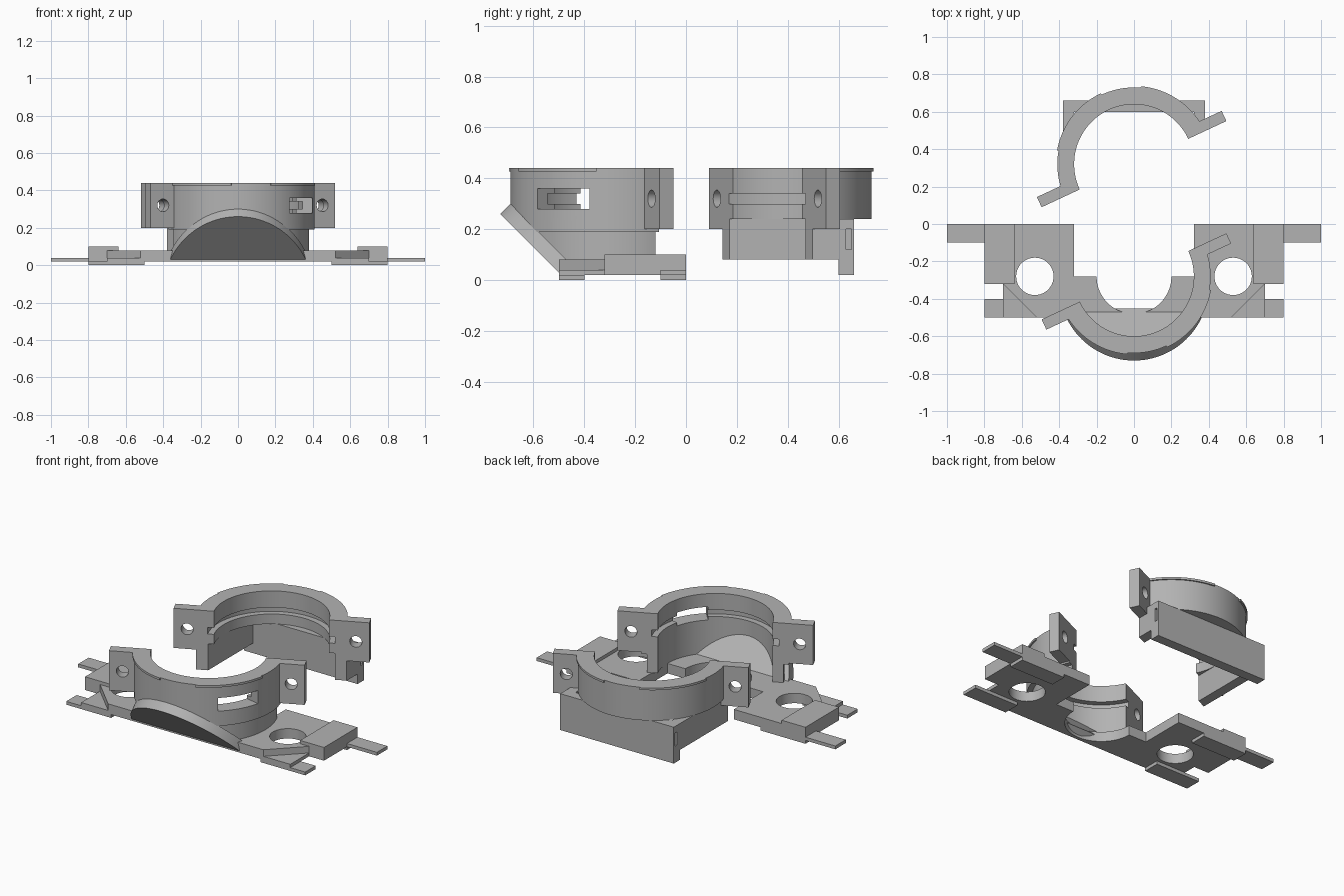
import bpy, bmesh
from math import sin, cos, radians
from mathutils import Vector

if "Cube" in bpy.data.objects:
    bpy.data.objects.remove(bpy.data.objects["Cube"])

grey = bpy.data.materials.new("grey_plastic")
grey.use_nodes = True
grey.diffuse_color = (0.45, 0.45, 0.45, 1)
grey.node_tree.nodes["Principled BSDF"].inputs["Base Color"].default_value = (0.45, 0.45, 0.45, 1)


def finish(name, bm):
    bmesh.ops.recalc_face_normals(bm, faces=bm.faces)
    mesh = bpy.data.meshes.new(name)
    bm.to_mesh(mesh)
    bm.free()
    mesh.materials.append(grey)
    obj = bpy.data.objects.new(name, mesh)
    bpy.context.collection.objects.link(obj)
    return obj


def prism(name, points, vec):
    """Extrude a planar outline along a vector."""
    bm = bmesh.new()
    face = bm.faces.new([bm.verts.new(p) for p in points])
    new = bmesh.ops.extrude_face_region(bm, geom=[face], use_keep_orig=True)["geom"]
    bmesh.ops.translate(bm, vec=vec, verts=[v for v in new if isinstance(v, bmesh.types.BMVert)])
    return finish(name, bm)


def slab(name, outline, z0, z1):
    return prism(name, [(x, y, z0) for x, y in outline], (0, 0, z1 - z0))


def box(name, x0, x1, y0, y1, z0, z1):
    return slab(name, [(x0, y0), (x1, y0), (x1, y1), (x0, y1)], z0, z1)


def arc(cx, cy, r, a0, a1, n):
    angles = [radians(a0 + (a1 - a0) * i / n) for i in range(n + 1)]
    return [(cx + r * cos(a), cy + r * sin(a)) for a in angles]


def sector(name, profile, cy, a0, a1, n):
    """Revolve an (r, z) profile through part of a turn about (0, cy)."""
    bm = bmesh.new()
    loops = []
    for i in range(n + 1):
        a = radians(a0 + (a1 - a0) * i / n)
        loops.append([bm.verts.new((r * cos(a), cy + r * sin(a), z)) for r, z in profile])
    m = len(profile)
    for p, q in zip(loops, loops[1:]):
        for j in range(m):
            k = (j + 1) % m
            bm.faces.new((p[j], p[k], q[k], q[j]))
    bm.faces.new(loops[0])
    bm.faces.new(loops[-1])
    return finish(name, bm)


def rect(r0, r1, z0, z1):
    return [(r0, z0), (r1, z0), (r1, z1), (r0, z1)]


def cut(obj, *cutters):
    for c in cutters:
        mod = obj.modifiers.new("cut", "BOOLEAN")
        mod.object, mod.solver = c, "EXACT"
    bpy.context.view_layer.update()
    result = obj.evaluated_get(bpy.context.evaluated_depsgraph_get())
    mesh = bpy.data.meshes.new_from_object(result)
    obj.modifiers.clear()
    obj.data = mesh
    for c in cutters:
        bpy.data.objects.remove(c)


FRONT_Y, REAR_Y, TILT = -0.28, 0.32, 25
INNER, OUTER, TOP = 0.32, 0.41, 0.44
upper = [(OUTER, TOP), (INNER, TOP), (INNER, 0.34), (0.355, 0.34), (0.355, 0.30), (INNER, 0.30)]


def clamp_half(name, cy, turn, lower):
    """Half ring with inner groove, rim lips and two drilled ears."""
    ring = sector(name + "_ring", lower + upper, cy, turn - 180, turn, 60)
    for i, (a0, a1) in enumerate([(-147, -95), (-65, -10)]):
        off = turn - TILT
        sector(f"{name}_lip_{i}", rect(0.40, 0.418, 0.427, TOP), cy, a0 + off, a1 + off, 20)
    t = radians(turn)
    along, inward = Vector((cos(t), sin(t), 0)), Vector((sin(t), -cos(t), 0))
    up, centre = Vector((0, 0, 1)), Vector((0, cy, 0))
    for side, s in (("a", 1), ("b", -1)):
        corners = [(0.36, 0.20), (0.545, 0.20), (0.545, TOP), (0.36, TOP)]
        ear = prism(f"{name}_ear_{side}", [centre + along * s * u + up * z for u, z in corners], inward * 0.06)
        hole = [centre + along * u + up * z - inward * 0.05 for u, z in arc(s * 0.47, 0.32, 0.034, 0, 345, 23)]
        cut(ear, prism("ear_drill", hole, inward * 0.2))
    return ring


# Front half: stepped ring with side window, trimmed by the sloping underside
front = clamp_half("front", FRONT_Y, TILT, [(INNER, 0.08), (0.38, 0.08), (0.38, 0.19), (OUTER, 0.19)])
window = sector("window_cutter", rect(0.28, 0.46, 0.28, 0.36), FRONT_Y, -48, -14, 16)
wedge = prism("slope_cutter", [(-1, -0.47, 0), (-1, -0.9, 0), (-1, -0.9, 0.43)], (2, 0, 0))
cut(front, window, wedge)

# Sloping closing plate under the front ring
edge = [(x, y) for x, y in arc(0, -0.33, 0.40, -156, -24, 48)]
prism("sloping_plate", [(x, y, -y - 0.47) for x, y in edge], (0, 0.04, 0.04))

# Rear half: ring over a three-sided box with a taller back wall
clamp_half("rear", REAR_Y, TILT + 180, [(INNER, 0.24), (OUTER, 0.24)])
slope = sin(radians(TILT)) / cos(radians(TILT))
for name, s in (("rear_wall_left", 1), ("rear_wall_right", -1)):
    inside, outside = s * INNER, s * 0.38
    slab(name, [(inside, REAR_Y + inside * slope), (outside, REAR_Y + outside * slope),
                (outside, 0.61), (inside, 0.61)], 0.08, 0.24)
back = box("rear_back_wall", -0.38, 0.38, 0.60, 0.66, 0.02, 0.24)
cut(back, *[box("notch_cutter", s * 0.38 - 0.02, s * 0.38 + 0.02, 0.63, 0.65, 0.12, 0.20) for s in (-1, 1)])

# Base plate with a round bay, two side wings and screw holes
outline = [(-0.70, -0.32), (-0.52, -0.50), (0.52, -0.50), (0.70, -0.32), (0.70, 0), (INNER, 0), (INNER, FRONT_Y)]
outline += arc(0, FRONT_Y, 0.20, 0, -180, 32)
outline += [(-INNER, FRONT_Y), (-INNER, 0), (-0.70, 0)]
base = slab("base_plate", outline, 0.02, 0.08)
cut(base, *[slab("screw_cutter", arc(s * 0.53, -0.28, 0.10, 0, 352.5, 47), -0.1, 0.2) for s in (-1, 1)])

# Wing details, mirrored
for side, s in (("left", 1), ("right", -1)):
    def wing(name, x0, x1, *rest):
        box(f"{name}_{side}", min(s * x0, s * x1), max(s * x0, s * x1), *rest)
    wing("raised_block", 0.64, 0.80, -0.32, 0, 0.02, 0.10)
    wing("rear_tongue", 0.79, 1.0, -0.10, 0, 0.02, 0.04)
    wing("rear_foot", 0.50, 0.80, -0.10, 0, 0, 0.02)
    wing("front_foot", 0.50, 0.80, -0.50, -0.40, 0, 0.02)
    slab(f"low_corner_{side}", [(s * 0.70, -0.32), (s * 0.70, -0.50), (s * 0.52, -0.50)], 0.02, 0.04)

# Smooth curved walls, keep edges crisp
bpy.ops.object.select_all(action="DESELECT")
for obj in bpy.context.collection.objects:
    if obj.type == "MESH" and grey.name in obj.data.materials:
        obj.select_set(True)
        bpy.context.view_layer.objects.active = obj
bpy.ops.object.shade_smooth_by_angle(angle=radians(30))
